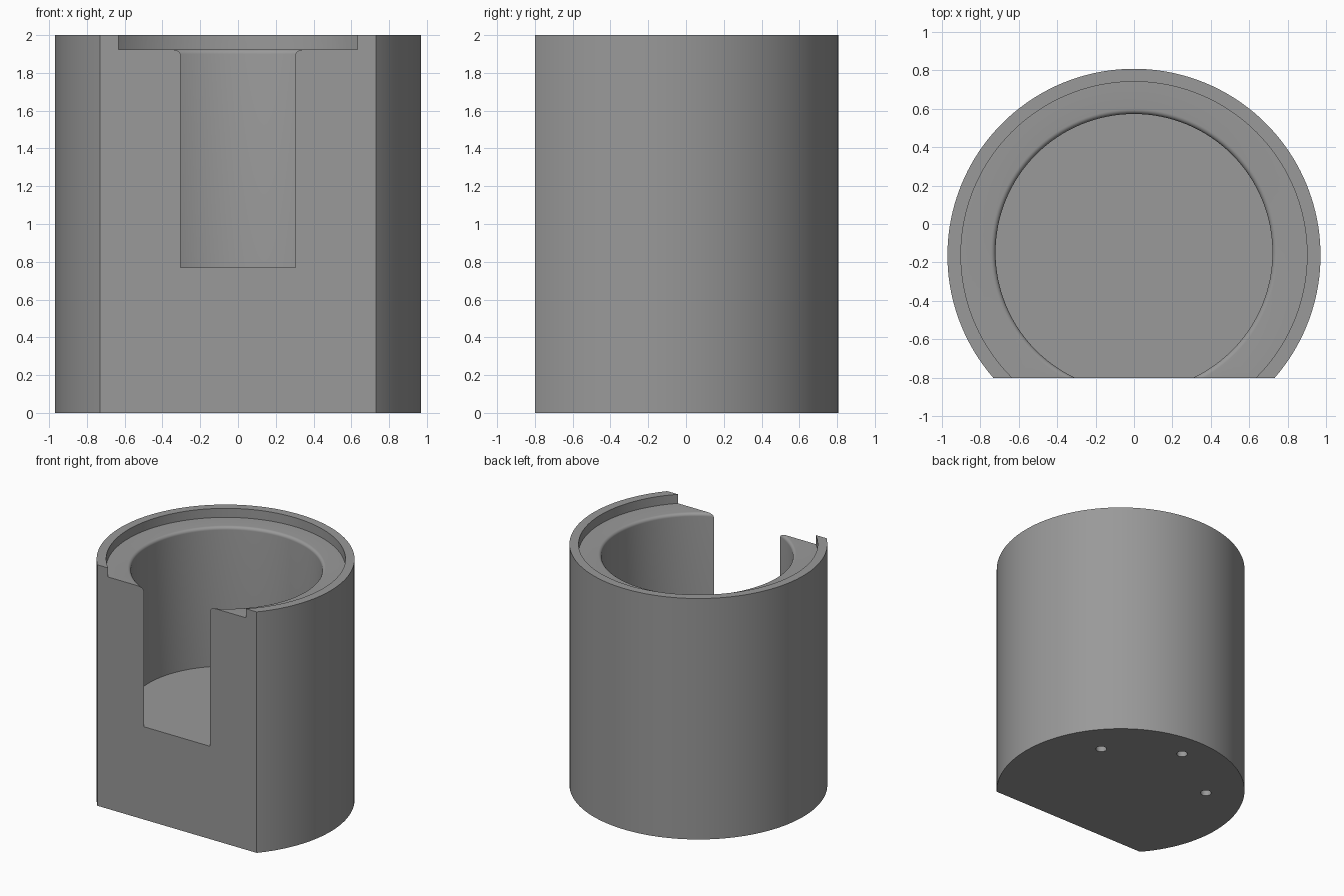
import bpy, bmesh, math
from mathutils import Matrix

if "Cube" in bpy.data.objects:
    bpy.data.objects.remove(bpy.data.objects["Cube"])

grey = bpy.data.materials.new("plain grey")
grey.diffuse_color = (0.32, 0.32, 0.32, 1)
grey.use_nodes = True
grey.node_tree.nodes["Principled BSDF"].inputs["Base Color"].default_value = grey.diffuse_color


def lathe(name, profile, x, y, steps=128):
    """Closed solid of revolution from (radius, z) points that start and end on the axis."""
    bm = bmesh.new()
    verts = [bm.verts.new((r, 0, z)) for r, z in profile]
    edges = [bm.edges.new(p) for p in zip(verts, verts[1:])]
    bmesh.ops.spin(bm, geom=verts + edges, axis=(0, 0, 1), cent=(0, 0, 0),
                   angle=2 * math.pi, steps=steps)
    bmesh.ops.remove_doubles(bm, verts=bm.verts, dist=1e-5)
    bmesh.ops.recalc_face_normals(bm, faces=bm.faces)
    return add(name, bm, x, y)


def add(name, bm, x, y):
    mesh = bpy.data.meshes.new(name)
    bm.to_mesh(mesh)
    bm.free()
    mesh.materials.append(grey)
    ob = bpy.data.objects.new(name, mesh)
    ob.location = (x, y, 0)
    bpy.context.collection.objects.link(ob)
    return ob


def cylinder(name, r, z0, z1, x, y, steps=128):
    return lathe(name, [(0, z0), (r, z0), (r, z1), (0, z1)], x, y, steps)


# Round body
body = cylinder("holder_body", 0.97, 0, 2, 0, -0.163, 160)

# Shallow rim recess
cutters = [cylinder("rim_recess", 0.90, 1.925, 2.2, 0, -0.16, 160)]

# Deep bore with a rounded top edge
bore_r, ledge, f = 0.72, 1.925, 0.025
fillet = [(bore_r + f - f * math.cos(a), ledge - f + f * math.sin(a))
          for a in (i * math.pi / 12 for i in range(7))]
cutters.append(lathe("bore", [(0, 0.77)] + [(bore_r, 0.77)] + fillet
                     + [(bore_r + f, 2.1), (0, 2.1)], 0, -0.148))

# Flat front
bm = bmesh.new()
bmesh.ops.create_cube(bm, size=1, matrix=Matrix.Translation((0, -1.3, 1))
                      @ Matrix.Diagonal((3, 1, 3, 1)))
cutters.append(add("front_cut", bm, 0, 0))

# Three blind holes in the underside
for x, y in ((-0.535, 0.238), (0, 0.585), (0.535, 0.238)):
    cutters.append(cylinder("underside_hole", 0.042, -0.1, 0.3, x, y, 32))

for c in cutters:
    c.hide_render = True
    c.hide_set(True)
    mod = body.modifiers.new(c.name, 'BOOLEAN')
    mod.operation, mod.solver, mod.object = 'DIFFERENCE', 'EXACT', c

# Bake the cuts, drop the cutters and smooth the curved walls
bpy.context.view_layer.objects.active = body
body.select_set(True)
for mod in list(body.modifiers):
    bpy.ops.object.modifier_apply(modifier=mod.name)
for c in cutters:
    bpy.data.objects.remove(c)
bpy.ops.object.shade_smooth_by_angle(angle=math.radians(30))
